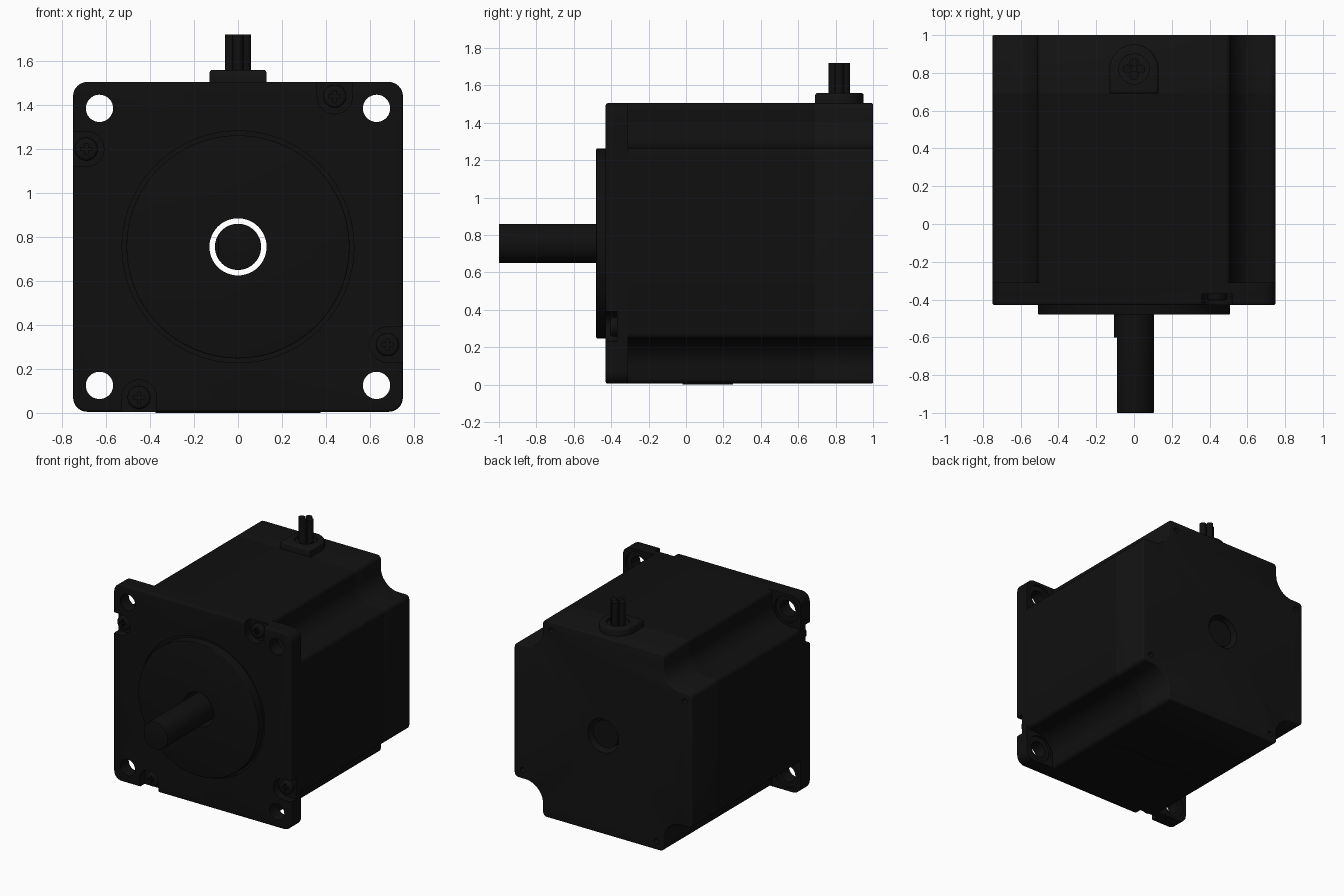
import bpy, bmesh
from math import sin, cos, pi, atan2

if "Cube" in bpy.data.objects:
    bpy.data.objects.remove(bpy.data.objects["Cube"])

CZ = 0.755  # height of the motor axis


def material(name, v):
    m = bpy.data.materials.new(name)
    m.diffuse_color = (v, v, v, 1)
    m.use_nodes = True
    m.node_tree.nodes["Principled BSDF"].inputs["Base Color"].default_value = m.diffuse_color
    return m


BLACK = material("black", 0.005)
CAP = material("cap_black", 0.0065)


def arc(cx, cy, r, a0, a1, n=8):
    return [(cx + r * cos(a0 + (a1 - a0) * i / n), cy + r * sin(a0 + (a1 - a0) * i / n))
            for i in range(n + 1)]


def circle(cx, cy, r, n=48):
    return arc(cx, cy, r, 0, 2 * pi, n)[:-1]


def u_shape(cx, cy, r, dx, dy, length):
    """Half-round outline whose open end runs along (dx, dy)."""
    a = atan2(dy, dx)
    pts = arc(cx, cy, r, a + pi / 2, a + 3 * pi / 2, 24)
    ends = [pts[-1], pts[0]]
    return pts + [(x + dx * length, y + dy * length) for x, y in ends]


def four_corners(quarter):
    """Repeat the +x +z corner of an outline around the motor axis."""
    out, q = [], quarter
    for _ in range(4):
        out += [(x, z + CZ) for x, z in q]
        q = [(-z, x) for x, z in q]
    return out


def prism(name, pts, a, b, axis='y', bevel=0, mat=BLACK):
    """Extrude an outline from a to b; bevel rounds the rim at b."""
    bm = bmesh.new()
    put = (lambda u, v, w: (u, w, v)) if axis == 'y' else (lambda u, v, w: (u, v, w))
    lo = [bm.verts.new(put(u, v, a)) for u, v in pts]
    hi = [bm.verts.new(put(u, v, b)) for u, v in pts]
    bm.faces.new(lo)
    top = bm.faces.new(hi)
    n = len(pts)
    for i in range(n):
        j = (i + 1) % n
        bm.faces.new((lo[i], lo[j], hi[j], hi[i]))
    bmesh.ops.recalc_face_normals(bm, faces=bm.faces)
    if bevel:
        bmesh.ops.bevel(bm, geom=list(top.edges), offset=bevel, segments=3,
                        profile=0.5, affect='EDGES')
    me = bpy.data.meshes.new(name)
    bm.to_mesh(me)
    bm.free()
    ob = bpy.data.objects.new(name, me)
    bpy.context.collection.objects.link(ob)
    me.materials.append(mat)
    return ob


def finish(ob, cutters=()):
    """Cut the part, then smooth it with sharp edges kept."""
    bpy.ops.object.select_all(action='DESELECT')
    bpy.context.view_layer.objects.active = ob
    ob.select_set(True)
    for c in cutters:
        m = ob.modifiers.new("cut", 'BOOLEAN')
        m.operation, m.solver, m.object = 'DIFFERENCE', 'EXACT', c
        bpy.ops.object.modifier_apply(modifier=m.name)
    bpy.ops.object.shade_smooth_by_angle(angle=0.6)
    for c in cutters:
        if c is not bore:
            bpy.data.objects.remove(c)


def rect(cx, cy, hx, hy):
    return [(cx - hx, cy - hy), (cx + hx, cy - hy), (cx + hx, cy + hy), (cx - hx, cy + hy)]


bore = prism("bore_cutter", circle(0, CZ, 0.13, 64), -1.2, 1.2)
bore.hide_render = True

# screw positions and the direction each pocket opens in
SCREWS = [(0.44, 1.44, 0, 1), (-0.69, 1.2, -1, 0), (0.68, 0.31, 1, 0), (-0.45, 0.07, 0, -1)]

# front flange: mounting holes, rear counterbores, screw pockets, ring groove
flange = prism("front_flange", four_corners(arc(0.685, 0.685, 0.065, 0, pi / 2)),
               -0.31, -0.43, bevel=0.012)
cuts = [bore, prism("groove", circle(0, CZ, 0.527, 96), -0.5, -0.415)]
for sx in (-1, 1):
    for sz in (-1, 1):
        x, z = sx * 0.63, CZ + sz * 0.63
        cuts.append(prism("hole", circle(x, z, 0.062), -0.6, -0.2))
        cuts.append(prism("counterbore", circle(x, z, 0.1), -0.33, -0.2))
for x, z, dx, dz in SCREWS:
    cuts.append(prism("pocket", u_shape(x, z, 0.08, dx, dz, 0.2), -0.5, -0.37))
finish(flange, cuts)

# raised pilot ring
finish(prism("pilot_ring", circle(0, CZ, 0.507, 96), -0.40, -0.48, bevel=0.005), [bore])

# body and rear cap share an outline with scooped corners
quarter = (arc(0.72, 0.48, 0.03, 0, pi / 2, 5) + arc(0.66, 0.66, 0.15, 3 * pi / 2, pi, 12)
           + arc(0.48, 0.72, 0.03, 0, pi / 2, 5))
outline = four_corners(quarter)
finish(prism("motor_body", outline, -0.31, 0.69), [bore])
cap = prism("rear_cap", outline, 0.69, 1.0, bevel=0.008, mat=CAP)
finish(cap, [bore] + [prism("tip_hole", circle(x, z, 0.02, 20), 0.95, 1.1)
                      for x, z, _, _ in SCREWS])

# cross-head screws
for x, z, _, _ in SCREWS:
    head = prism("screw_head", circle(x, z, 0.052, 32), -0.36, -0.405, bevel=0.012)
    finish(head, [prism("slot", rect(x, z, 0.026, 0.007), -0.5, -0.385),
                  prism("slot", rect(x, z, 0.007, 0.026), -0.5, -0.385)])

# shaft: round part, then a D-shaped front end with a flat on the left
R = 0.105
finish(prism("shaft", circle(0, CZ, R, 64), -0.6, 0.97))
flat = pi - 0.54
finish(prism("shaft_flat_end", arc(0, CZ, R, -flat, flat, 56), -0.6, -1.0, bevel=0.004))

# cable outlet and four wires
outlet = prism("cable_outlet", u_shape(0, 0.82, 0.13, 0, -1, 0.13), 1.49, 1.56,
               axis='z', bevel=0.015, mat=CAP)
finish(outlet, [prism("recess", circle(0, 0.82, 0.08), 1.54, 1.7, axis='z')])
for i in range(4):
    a = i * pi / 2
    finish(prism("wire", circle(0.036 * cos(a), 0.82 + 0.034 * sin(a), 0.024, 24),
                 1.52, 1.72, axis='z'))

# label plate underneath
finish(prism("label_plate", rect(0, 0.115, 0.375, 0.135), 0.0, 0.02, axis='z'))

bpy.data.objects.remove(bore)
